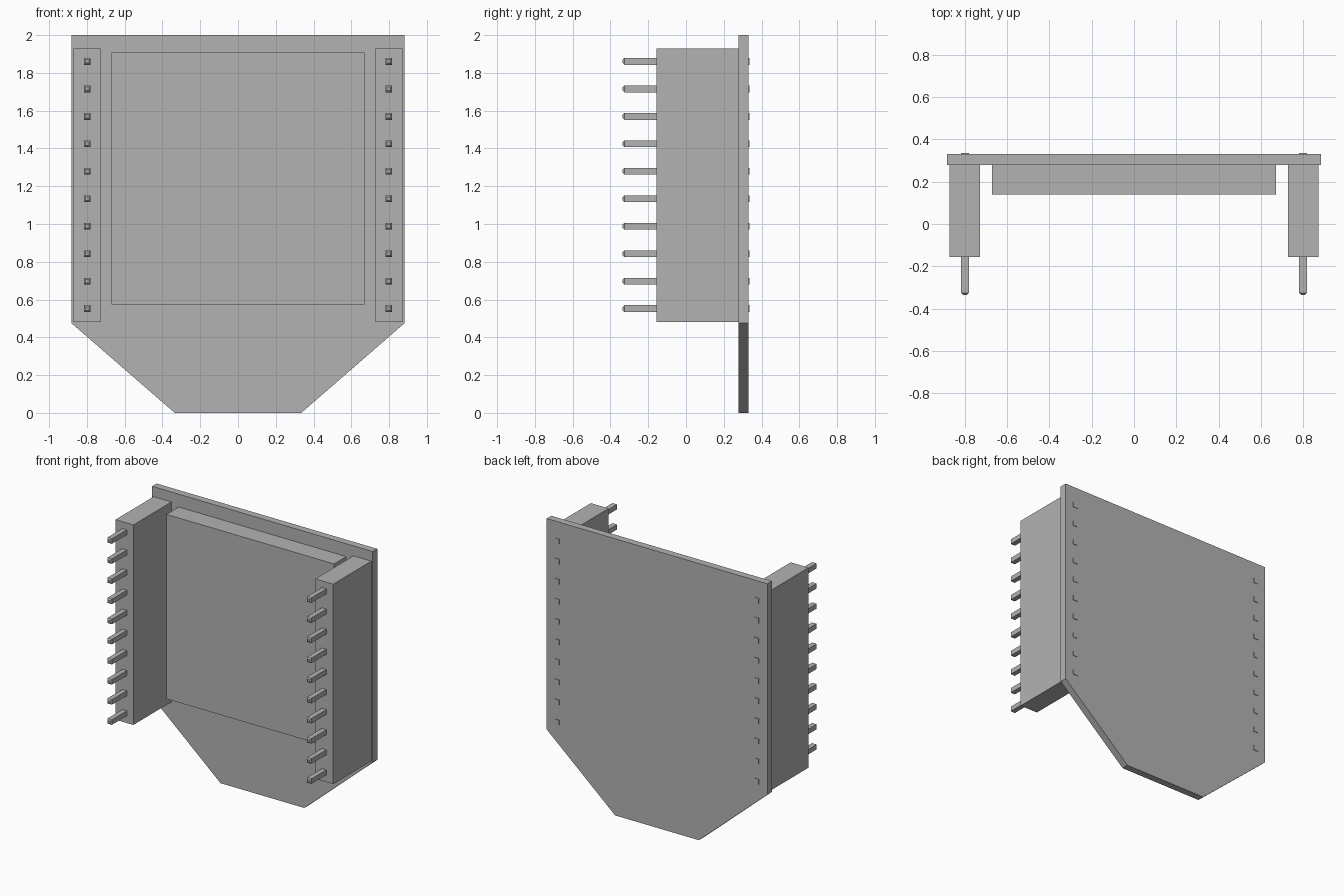
import bpy
import bmesh

cube = bpy.data.objects.get("Cube")
if cube:
    bpy.data.objects.remove(cube, do_unlink=True)

grey = bpy.data.materials.new("plain grey")
grey.use_nodes = True
colour = (0.45, 0.45, 0.45, 1)
grey.diffuse_color = colour
grey.node_tree.nodes["Principled BSDF"].inputs["Base Color"].default_value = colour


def finish(name, bm):
    bmesh.ops.recalc_face_normals(bm, faces=bm.faces)
    mesh = bpy.data.meshes.new(name)
    bm.to_mesh(mesh)
    bm.free()
    mesh.materials.append(grey)
    obj = bpy.data.objects.new(name, mesh)
    bpy.context.collection.objects.link(obj)
    return obj


def box(name, x0, x1, y0, y1, z0, z1):
    bm = bmesh.new()
    bmesh.ops.create_cube(bm, size=1)
    for v in bm.verts:
        v.co.x = x1 if v.co.x > 0 else x0
        v.co.y = y1 if v.co.y > 0 else y0
        v.co.z = z1 if v.co.z > 0 else z0
    return finish(name, bm)


def pin(name, x, z, half=0.018, front=-0.335, back=0.335, taper=0.009):
    # Square pin with a chamfered front tip
    bm = bmesh.new()
    rings = []
    for y, r in ((front, half - taper), (front + taper, half), (back, half)):
        rings.append([bm.verts.new((x + sx * r, y, z + sz * r))
                      for sx, sz in ((-1, -1), (1, -1), (1, 1), (-1, 1))])
    bm.faces.new(rings[0])
    bm.faces.new(rings[-1])
    for a, b in zip(rings, rings[1:]):
        for i in range(4):
            j = (i + 1) % 4
            bm.faces.new((a[i], a[j], b[j], b[i]))
    return finish(name, bm)


# Board with its lower corners cut away
board_front, board_back = 0.279, 0.331
bm = bmesh.new()
outline = [(-0.335, 0), (0.335, 0), (0.882, 0.475),
           (0.882, 2), (-0.882, 2), (-0.882, 0.475)]
face = bm.faces.new([bm.verts.new((x, board_front, z)) for x, z in outline])
extruded = bmesh.ops.extrude_face_region(bm, geom=[face], use_keep_orig=True)
for v in extruded["geom"]:
    if isinstance(v, bmesh.types.BMVert):
        v.co.y = board_back
finish("board", bm)

# Display block on the front of the board
box("display_block", -0.67, 0.67, 0.14, board_front, 0.573, 1.907)

# Header strip and row of pins on each side
for side, s in (("left", 1), ("right", -1)):
    xs = sorted((s * 0.728, s * 0.871))
    box(side + "_header", xs[0], xs[1], -0.156, board_front, 0.482, 1.928)
    for i in range(10):
        pin(f"{side}_pin_{i + 1}", s * 0.798, 0.552 + i * 0.1454)
